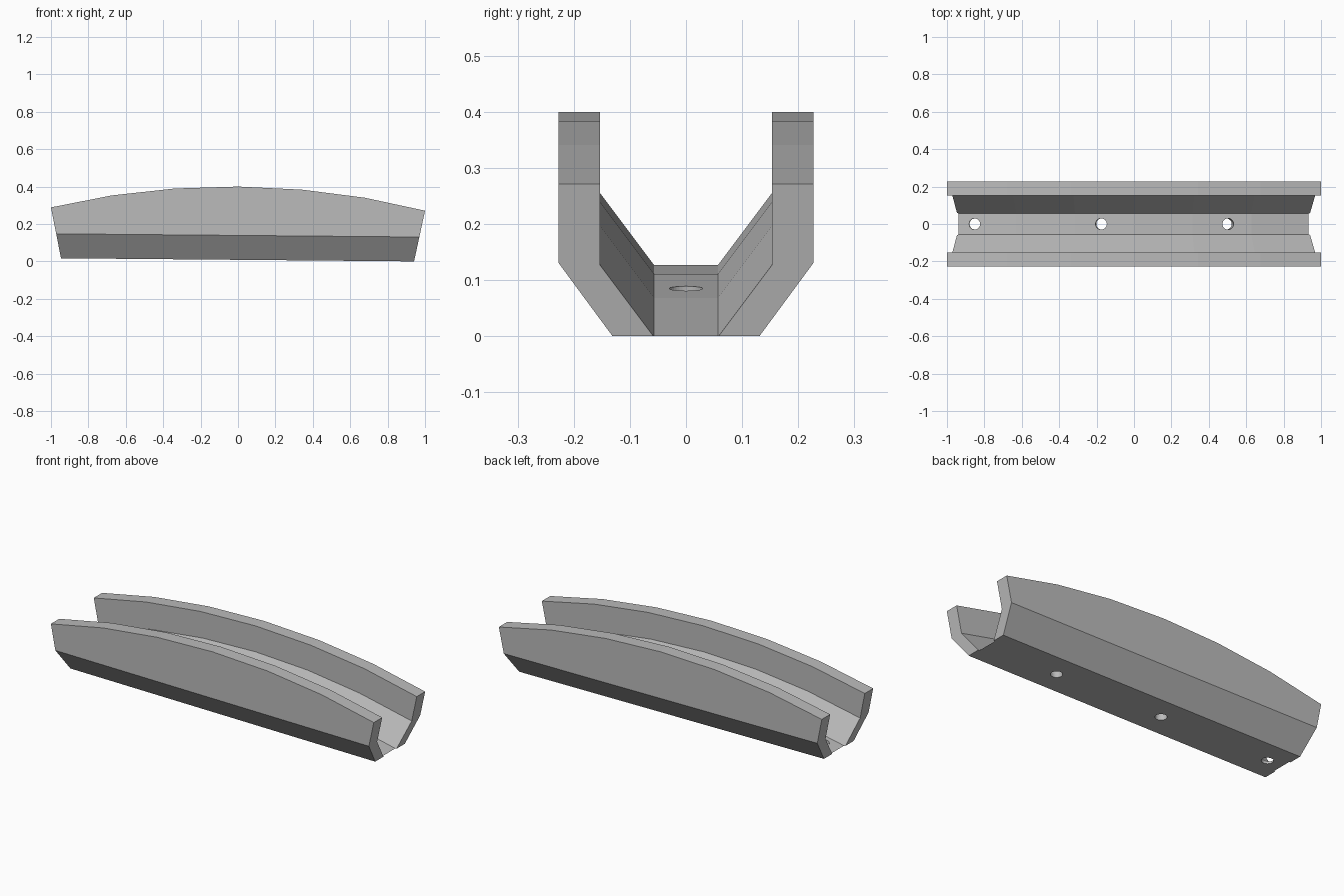
import bpy
import bmesh
from mathutils import Matrix

default = bpy.data.objects.get("Cube")
if default:
    bpy.data.objects.remove(default, do_unlink=True)

TOP, SAG, TAPER = 0.40, 0.12, 0.207     # crown height, arch drop, end slant
ARC_RADIUS = 4.23
KINK_Z, BASE_Z = 0.139, 0.0085          # straight outer edges
KINK_DEPTH, FLOOR_DEPTH = 0.145, 0.273  # inner edges, below the arch

grey = bpy.data.materials.new("light grey")
grey.use_nodes = True
colour = (0.5, 0.5, 0.5, 1)
grey.diffuse_color = colour
grey.node_tree.nodes["Principled BSDF"].inputs["Base Color"].default_value = colour


def arch(s):
    """Height of the faceted crown at station s (-1 to 1, straight beyond)."""
    a = abs(s) * 3
    k = min(int(a), 2)
    lo, hi = k * k / 9, (k + 1) ** 2 / 9
    return TOP - SAG * (lo + (hi - lo) * (a - k))


def loft(name, stations, section):
    """Skin a closed solid through the section taken at each station."""
    bm = bmesh.new()
    rings = []
    for s in stations:
        ring = []
        for y, z in section(s):
            depth = (arch(1) - z) if section is outer else (arch(s) - z)
            ring.append(bm.verts.new((s * (1 - TAPER * depth), y, z)))
        rings.append(ring)
    for a, b in zip(rings, rings[1:]):
        for i in range(len(a)):
            j = (i + 1) % len(a)
            bm.faces.new((a[i], a[j], b[j], b[i]))
    bm.faces.new(rings[0])
    bm.faces.new(rings[-1])
    return finish(name, bm)


def finish(name, bm):
    bmesh.ops.recalc_face_normals(bm, faces=bm.faces)
    mesh = bpy.data.meshes.new(name)
    bm.to_mesh(mesh)
    bm.free()
    mesh.materials.append(grey)
    obj = bpy.data.objects.new(name, mesh)
    bpy.context.collection.objects.link(obj)
    return obj


def mirrored(half):
    return half + [(-y, z) for y, z in reversed(half)]


def outer(s):
    # crown points keep their own station; lower edges follow the slanted ends
    return mirrored([(0.227, arch(s)), (0.227, KINK_Z), (0.131, BASE_Z)])


def inner(s):
    t = arch(s)
    return mirrored([(0.153, t + 0.1), (0.153, t - KINK_DEPTH),
                     (0.057, t - FLOOR_DEPTH)])


def cut(body, cutter):
    cutter.hide_render = True
    mod = body.modifiers.new("cut", 'BOOLEAN')
    mod.operation, mod.solver, mod.object = 'DIFFERENCE', 'EXACT', cutter
    bpy.context.view_layer.objects.active = body
    bpy.ops.object.modifier_apply(modifier=mod.name)
    bpy.data.objects.remove(cutter, do_unlink=True)


# Straight-bottomed body with an arched crown; interior crowns stay in place
steps = [k / 3 for k in range(-3, 4)]
body = loft("channel_body", steps, outer)

# Arched channel, running past both ends
cut(body, loft("channel_cutter", [-1.15] + steps[1:-1] + [1.15], inner))

# Screw holes square to the arched floor
for x in (-0.852, -0.174, 0.505):
    bm = bmesh.new()
    bmesh.ops.create_cone(bm, cap_ends=True, segments=32, radius1=0.03,
                          radius2=0.03, depth=0.5)
    place = Matrix.Translation((x, 0, arch(x) - FLOOR_DEPTH))
    bm.transform(place @ Matrix.Rotation(x / ARC_RADIUS, 4, 'Y'))
    cut(body, finish("hole_cutter", bm))

# Slight lean of the whole piece
body.data.transform(Matrix.Translation((-0.0025, 0, 0)) @ Matrix.Rotation(0.0088, 4, 'Y'))
